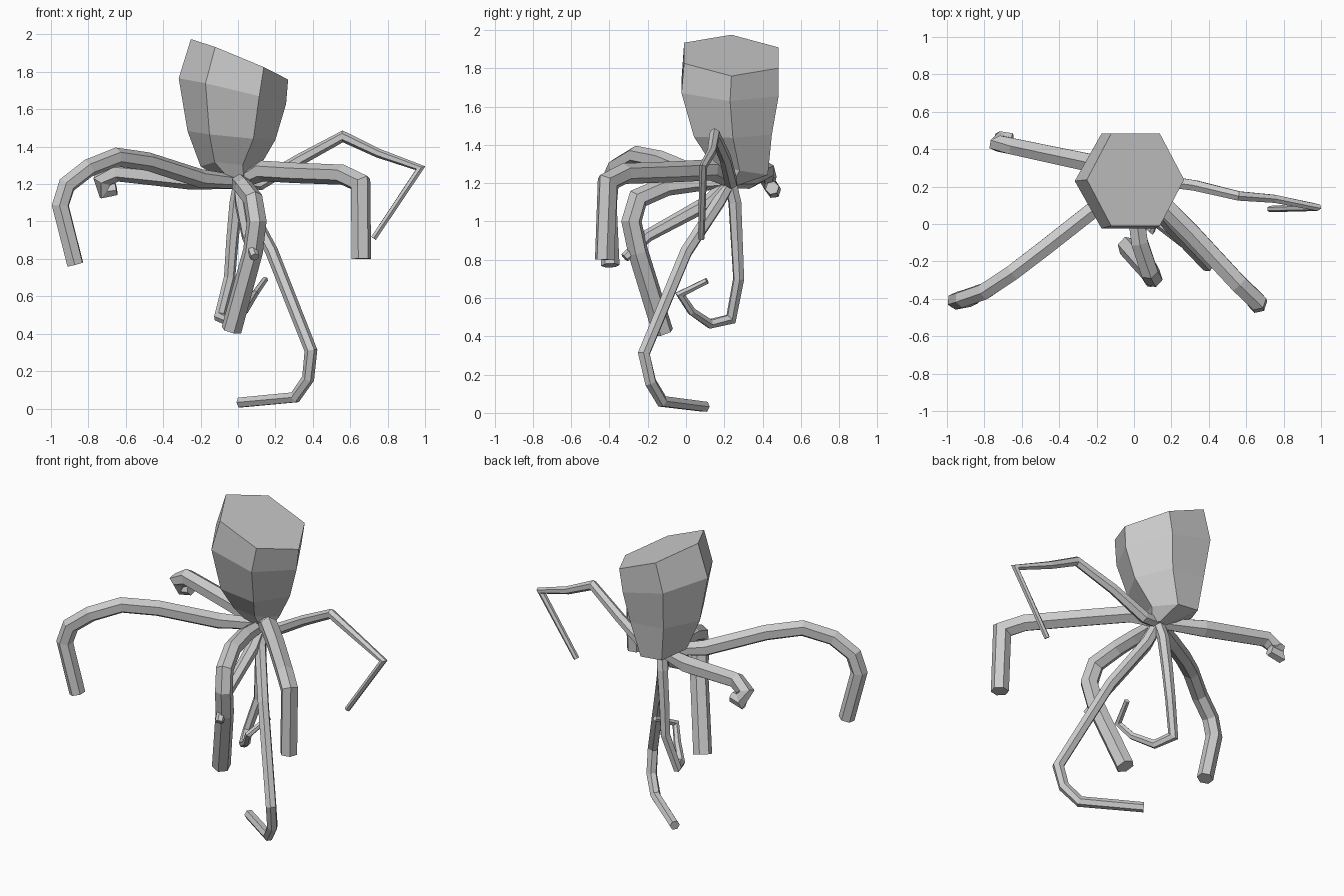
import bpy, bmesh, math
from mathutils import Vector

SIDES = 6


def skin(name, rings):
    """Join hexagonal rings into a closed flat-faced mesh."""
    bm = bmesh.new()
    vs = [[bm.verts.new(p) for p in ring] for ring in rings]
    for a, b in zip(vs, vs[1:]):
        for i in range(SIDES):
            j = (i + 1) % SIDES
            bm.faces.new((a[i], a[j], b[j], b[i]))
    bm.faces.new(vs[0])
    bm.faces.new(vs[-1])
    bmesh.ops.recalc_face_normals(bm, faces=bm.faces)
    me = bpy.data.meshes.new(name)
    bm.to_mesh(me)
    bm.free()
    ob = bpy.data.objects.new(name, me)
    bpy.context.collection.objects.link(ob)
    return ob


def tilted_ring(cx, cy, cz, rx, ry, sx, sy):
    """Hexagon whose height slopes by sx along x and sy along y."""
    out = []
    for i in range(SIDES):
        a = math.tau * i / SIDES
        dx, dy = rx * math.cos(a), ry * math.sin(a)
        out.append((cx + dx, cy + dy, cz + sx * dx + sy * dy))
    return out


HUB = Vector((0.01, 0.23, 1.21))


def arm(name, points, r_mid, r_tip, r_base=0.035):
    """Sweep a hexagon from the hub along a bent path, mitred at the bends."""
    pts = [HUB] + [Vector(p) for p in points]
    n = len(pts)
    segs = [(b - a).normalized() for a, b in zip(pts, pts[1:])]
    up = Vector((0, 0, 1))
    u = (up - segs[0] * up.dot(segs[0])).normalized()
    rings = []
    for k, p in enumerate(pts):
        d0, d1 = segs[max(k - 1, 0)], segs[min(k, n - 2)]
        t = (d0 + d1).normalized()
        u = (u - t * u.dot(t)).normalized()
        v = t.cross(u)
        bend = d1 - d0
        bend = bend.normalized() if bend.length > 1e-4 else None
        stretch = min(1 / max(t.dot(d1), 0.5), 1.4) - 1
        r = r_base if k == 0 else r_mid + (r_tip - r_mid) * (k - 1) / (n - 2)
        ring = []
        for i in range(SIDES):
            a = math.tau * i / SIDES
            off = (u * math.cos(a) + v * math.sin(a)) * r
            if bend:
                off += bend * off.dot(bend) * stretch
            ring.append(p + off)
        rings.append(ring)
    return skin(name, rings)


# Tilted head, narrowing to the hub
skin("head", [tilted_ring(*r) for r in (
    (0.008, 0.237, 1.867, 0.26, 0.285, -0.415, -0.05),
    (-0.03, 0.23, 1.697, 0.287, 0.293, -0.24, -0.03),
    (-0.035, 0.245, 1.46, 0.235, 0.235, -0.1, 0.03),
    (-0.05, 0.28, 1.28, 0.15, 0.17, -0.1, -0.2),
    (0.01, 0.235, 1.19, 0.05, 0.05, 0, 0),
)])

# Thick arms
arm("left_front_arm", [
    (-0.2, 0.09, 1.23), (-0.48, -0.13, 1.32), (-0.65, -0.26, 1.345),
    (-0.8, -0.36, 1.285), (-0.915, -0.4, 1.195), (-0.95, -0.41, 1.085),
    (-0.87, -0.395, 0.77)], 0.05, 0.048)
arm("left_back_arm", [
    (-0.25, 0.33, 1.225), (-0.65, 0.415, 1.265), (-0.725, 0.43, 1.22),
    (-0.71, 0.455, 1.165), (-0.65, 0.45, 1.175)], 0.055, 0.036)
arm("right_front_arm", [
    (0.13, 0.13, 1.27), (0.3, -0.04, 1.26), (0.56, -0.32, 1.25),
    (0.655, -0.41, 1.205), (0.66, -0.425, 0.8)], 0.055, 0.053)
arm("front_arm", [
    (0.01, 0.05, 1.205), (0.03, -0.1, 1.185), (0.08, -0.25, 1.12),
    (0.1, -0.285, 1.0), (0.08, -0.25, 0.84), (-0.035, -0.12, 0.42)],
    0.05, 0.056)

# Thin arms
arm("right_thin_arm", [
    (0.12, 0.235, 1.205), (0.33, 0.205, 1.33), (0.56, 0.15, 1.455),
    (0.75, 0.135, 1.365), (0.975, 0.09, 1.285), (0.725, 0.08, 0.91)],
    0.036, 0.017)
arm("long_lower_arm", [
    (0.04, 0.17, 1.1), (0.18, 0.0, 0.84), (0.39, -0.22, 0.31),
    (0.375, -0.185, 0.16), (0.305, -0.125, 0.06), (0.01, 0.1, 0.032)],
    0.036, 0.03)
arm("back_lower_arm", [
    (-0.01, 0.255, 1.1), (-0.03, 0.265, 0.9), (-0.045, 0.275, 0.7),
    (-0.1, 0.235, 0.49), (-0.05, 0.125, 0.465), (0.04, 0.03, 0.53),
    (0.095, -0.03, 0.62), (0.145, 0.11, 0.69)], 0.036, 0.017)
arm("inner_front_arm", [
    (0.02, 0.12, 1.1), (0.05, -0.2, 0.925), (0.09, -0.32, 0.81)],
    0.04, 0.025)
